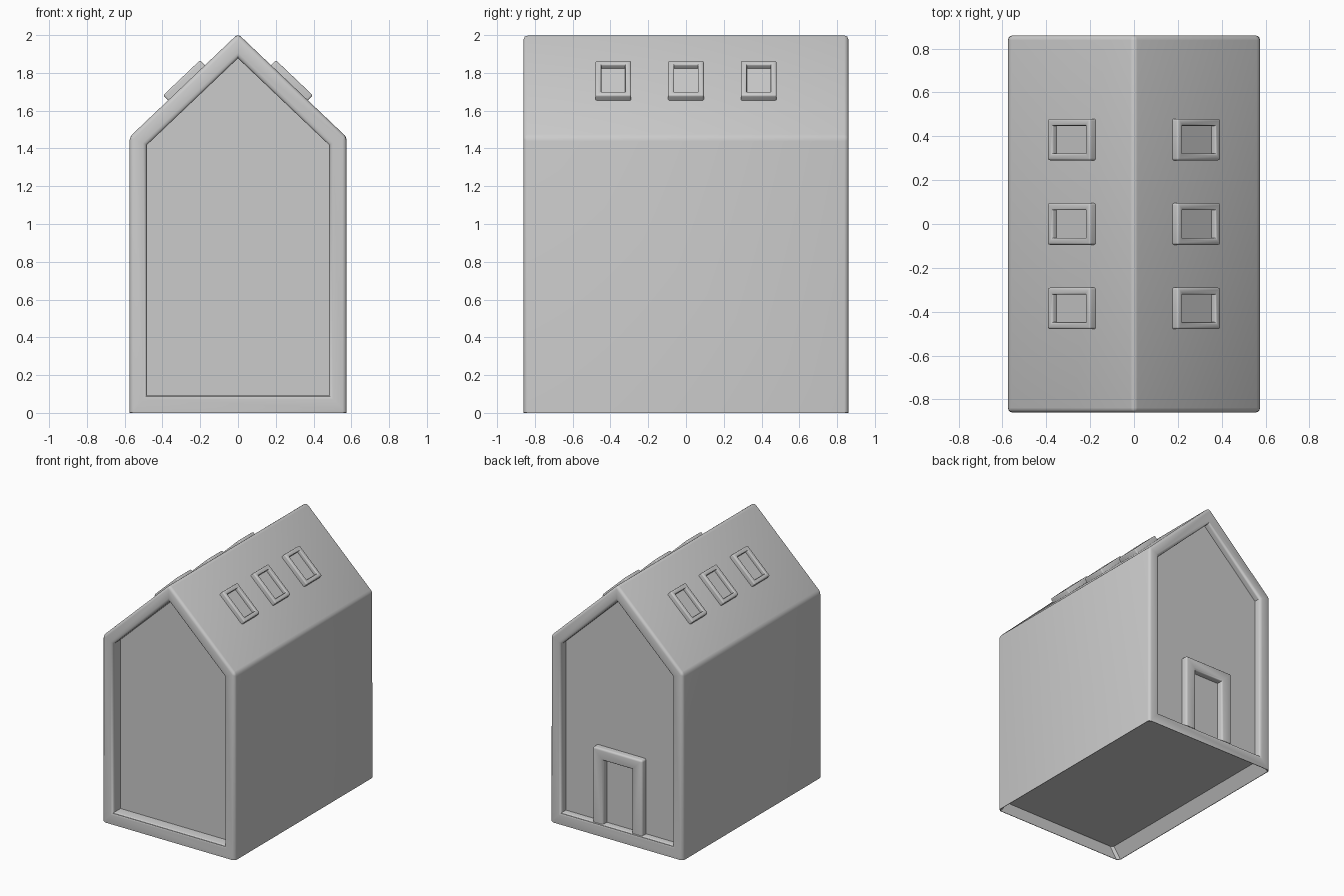
import bpy, bmesh, math
from mathutils import Matrix, Vector

cube = bpy.data.objects.get("Cube")
if cube:
    bpy.data.objects.remove(cube, do_unlink=True)

HALF_W, HALF_L, EAVE, RIDGE = 0.575, 0.86, 1.46, 2.007
RIM, FRONT_RECESS, REAR_RECESS = 0.094, 0.09, 0.058
COLOUR = (0.6, 0.6, 0.6, 1)

grey = bpy.data.materials.new("plain_grey")
grey.use_nodes = True
grey.diffuse_color = COLOUR
grey.node_tree.nodes["Principled BSDF"].inputs["Base Color"].default_value = COLOUR


def finish(name, bm, matrix=Matrix()):
    bmesh.ops.recalc_face_normals(bm, faces=bm.faces[:])
    mesh = bpy.data.meshes.new(name)
    bm.to_mesh(mesh)
    bm.free()
    obj = bpy.data.objects.new(name, mesh)
    bpy.context.collection.objects.link(obj)
    mesh.materials.append(grey)
    obj.matrix_world = matrix
    bpy.ops.object.select_all(action='DESELECT')
    obj.select_set(True)
    bpy.context.view_layer.objects.active = obj
    bpy.ops.object.shade_smooth_by_angle(angle=math.radians(35))


def extruded(bm, points, depth):
    """Closed outline in the local XY plane, pushed along local Z."""
    face = bm.faces.new([bm.verts.new((x, y, 0)) for x, y in points])
    side = bmesh.ops.extrude_face_region(bm, geom=[face])
    moved = [v for v in side["geom"] if isinstance(v, bmesh.types.BMVert)]
    bmesh.ops.translate(bm, verts=moved, vec=(0, 0, depth))
    bmesh.ops.recalc_face_normals(bm, faces=bm.faces[:])


def sink(bm, face, rim, depth):
    """Leave a flat rim around a face and push the middle straight in."""
    inward = -face.normal.copy()
    bmesh.ops.inset_region(bm, faces=[face], thickness=rim, use_even_offset=True)
    panel = bmesh.ops.extrude_discrete_faces(bm, faces=[face])["faces"][0]
    bmesh.ops.translate(bm, verts=panel.verts[:], vec=inward * depth)
    bm.normal_update()
    return panel


def round_edges(bm, edges, width):
    bmesh.ops.bevel(bm, geom=edges, offset=width, segments=3, profile=0.5,
                    affect='EDGES', clamp_overlap=True)
    bm.normal_update()


# House shell: gabled prism with both ends sunk behind a rounded rim
bm = bmesh.new()
extruded(bm, [(-HALF_W, 0), (HALF_W, 0), (HALF_W, EAVE), (0, RIDGE), (-HALF_W, EAVE)], 2 * HALF_L)
bm.transform(Matrix.Translation((0, HALF_L, 0)) @ Matrix.Rotation(math.pi / 2, 4, 'X'))
bm.normal_update()
for end in [f for f in bm.faces if abs(f.normal.y) > 0.9]:
    sink(bm, end, RIM, FRONT_RECESS if end.normal.y < 0 else REAR_RECESS)
round_edges(bm, [e for e in bm.edges if e.is_convex and e.calc_face_angle(0) > 0.3
                 and max(v.co.z for v in e.verts) > 0.01], 0.022)

# Hollow underside with a raised floor, narrowing slightly between the side walls
base = min(bm.faces, key=lambda f: f.calc_center_median().z)
floor = sink(bm, base, 0.004, 0.088)
for v in floor.verts:
    v.co.x -= math.copysign(0.06, v.co.x)
finish("house_shell", bm)

# Door surround standing on the rear sill
bm = bmesh.new()
out_w, in_w, out_h, in_h = 0.215, 0.125, 0.59, 0.5
extruded(bm, [(-out_w, 0), (-out_w, out_h), (out_w, out_h), (out_w, 0),
              (in_w, 0), (in_w, in_h), (-in_w, in_h), (-in_w, 0)], 0.05)
round_edges(bm, [e for e in bm.edges if e.is_convex
                 and max(v.co.y for v in e.verts) > 0.01
                 and max(v.co.z for v in e.verts) > 0.01], 0.015)
finish("door_surround", bm,
       Matrix.Translation((0, HALF_L - REAR_RECESS, RIM)) @ Matrix.Rotation(math.pi, 4, 'Z')
       @ Matrix.Rotation(math.pi / 2, 4, 'X'))


# Skylight frames, three on each roof slope
def skylight(name, side, y):
    bm = bmesh.new()
    bmesh.ops.create_cube(bm, size=1, matrix=Matrix.Diagonal((0.27, 0.19, 0.07, 1)))
    bm.normal_update()
    sink(bm, max(bm.faces, key=lambda f: f.calc_center_median().z), 0.032, 0.03)
    round_edges(bm, [e for e in bm.edges if e.is_convex and e.calc_face_angle(0) > 0.3
                     and max(v.co.z for v in e.verts) > 0.03], 0.01)
    slope = math.atan2(RIDGE - EAVE, HALF_W)
    x = 0.273
    finish(name, bm, Matrix.Translation((side * x, y, RIDGE - x * math.tan(slope)))
           @ Matrix.Rotation(side * slope, 4, 'Y') @ Matrix.Translation((0, 0, 0.002)))


for side, label in ((1, "left"), (-1, "right")):
    for place, y in (("front", -0.385), ("middle", 0), ("rear", 0.385)):
        skylight(f"skylight_{label}_{place}", side, y)
